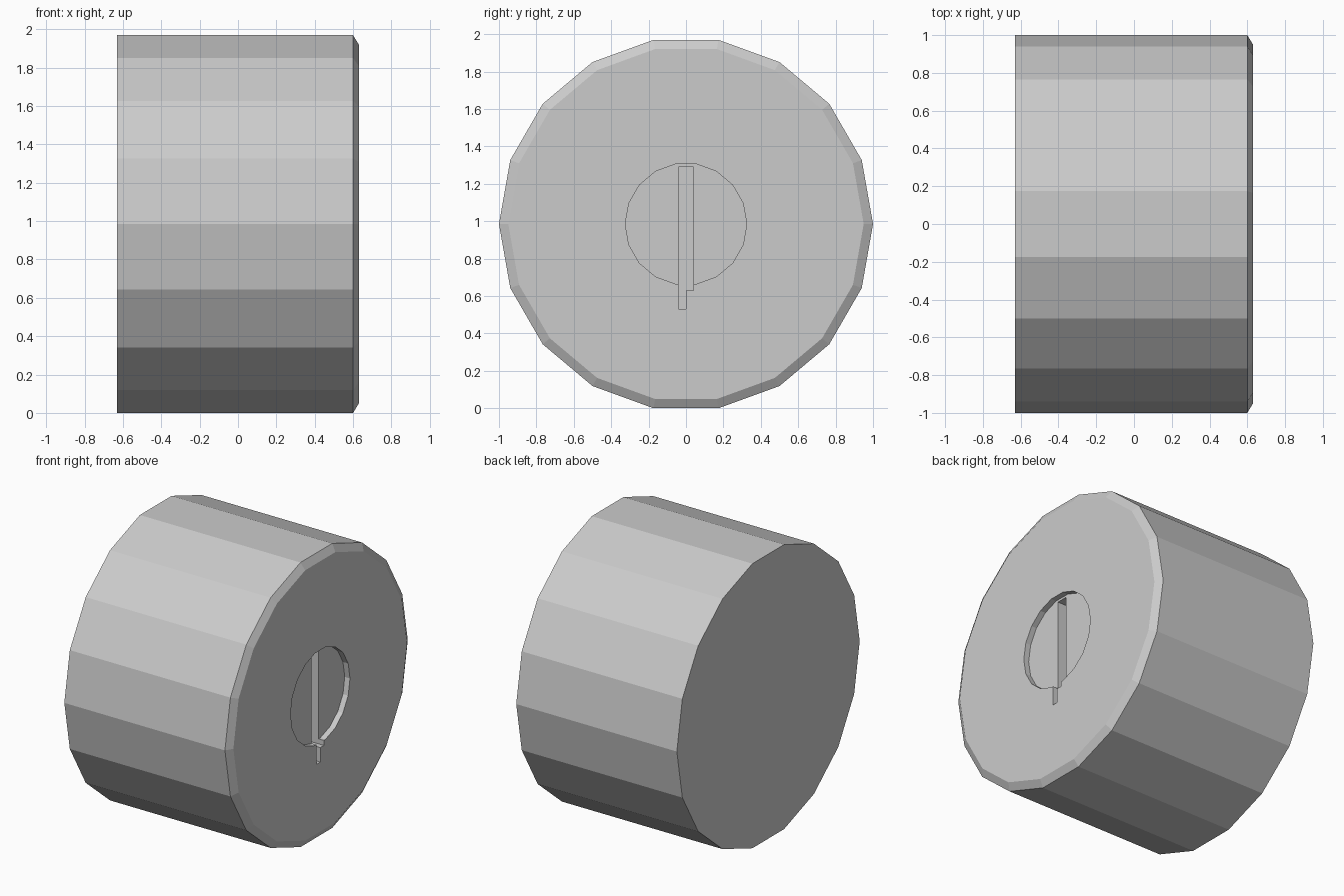
import bpy, bmesh, math

if "Cube" in bpy.data.objects:
    bpy.data.objects.remove(bpy.data.objects["Cube"])

SIDES = 18
CZ = math.cos(math.radians(10))  # axis height, body rests on a flat side


def ring(r):
    return [(r * math.cos(2 * math.pi * i / SIDES),
             CZ + r * math.sin(2 * math.pi * i / SIDES)) for i in range(SIDES)]


def loft(name, sections):
    """Skin (x, [(y, z), ...]) sections along x and cap both ends."""
    bm = bmesh.new()
    loops = [[bm.verts.new((x, y, z)) for y, z in pts] for x, pts in sections]
    for a, b in zip(loops, loops[1:]):
        n = len(a)
        for i in range(n):
            j = (i + 1) % n
            bm.faces.new((a[i], a[j], b[j], b[i]))
    bm.faces.new(loops[0])
    bm.faces.new(loops[-1])
    bmesh.ops.recalc_face_normals(bm, faces=bm.faces)
    mesh = bpy.data.meshes.new(name)
    bm.to_mesh(mesh)
    bm.free()
    obj = bpy.data.objects.new(name, mesh)
    bpy.context.collection.objects.link(obj)
    return obj


def cut(target, cutter):
    mod = target.modifiers.new(cutter.name, 'BOOLEAN')
    mod.operation = 'DIFFERENCE'
    mod.solver = 'EXACT'
    mod.object = cutter
    bpy.context.view_layer.objects.active = target
    bpy.ops.object.modifier_apply(modifier=mod.name)
    bpy.data.objects.remove(cutter)


# Drum with a chamfered front rim
body = loft("lock_body", [(-0.63, ring(1)), (0.60, ring(1)), (0.63, ring(0.95))])

# Shallow round recess
cut(body, loft("recess_cutter", [(0.59, ring(0.325)), (0.70, ring(0.325))]))

# Stepped keyway slot
keyway = [(-0.04, 1.29), (0.04, 1.29), (0.04, 0.63),
          (0.0, 0.63), (0.0, 0.53), (-0.04, 0.53)]
cut(body, loft("keyway_cutter", [(0.35, keyway), (0.72, keyway)]))
